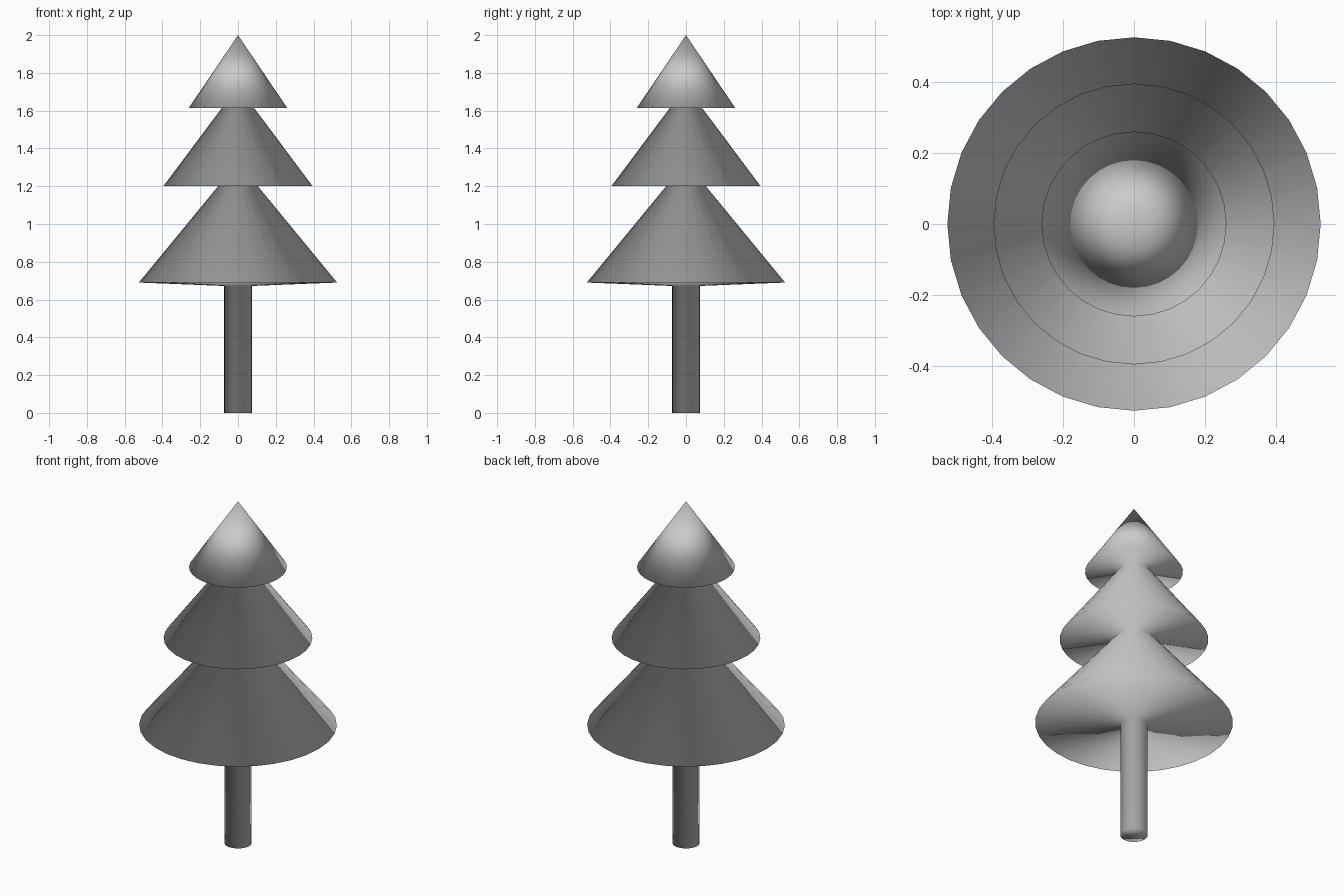
import bpy
import bmesh
from math import cos, sin, tau

SIDES = 32

cube = bpy.data.objects.get("Cube")
if cube:
    bpy.data.objects.remove(cube, do_unlink=True)

# One plain grey for the whole tree
grey = bpy.data.materials.new("plain grey")
grey.use_nodes = True
colour = (0.6, 0.6, 0.6, 1)
grey.diffuse_color = colour
grey.node_tree.nodes["Principled BSDF"].inputs["Base Color"].default_value = colour

# Outline from trunk foot to the rim of the top tier: (radius, height)
outline = [
    (0.073, 0.0), (0.073, 0.672),     # trunk
    (0.525, 0.69), (0.105, 1.2),      # lower tier
    (0.395, 1.2), (0.085, 1.615),     # middle tier
    (0.26, 1.615),                    # top tier rim
]


def turned_tree(name, points, tip_height):
    """Revolve the outline into one closed skin with a pointed tip."""
    bm = bmesh.new()
    rings = [[bm.verts.new((r * cos(tau * i / SIDES), r * sin(tau * i / SIDES), z))
              for i in range(SIDES)] for r, z in points]
    tip = bm.verts.new((0, 0, tip_height))
    bm.faces.new(rings[0][::-1])
    for i in range(SIDES):
        j = (i + 1) % SIDES
        for low, high in zip(rings, rings[1:]):
            bm.faces.new((low[i], low[j], high[j], high[i]))
        bm.faces.new((rings[-1][i], rings[-1][j], tip))
    # The skin is softly shaded all over, rims included
    for face in bm.faces:
        face.smooth = True
    mesh = bpy.data.meshes.new(name)
    bm.to_mesh(mesh)
    bm.free()
    mesh.materials.append(grey)
    obj = bpy.data.objects.new(name, mesh)
    bpy.context.collection.objects.link(obj)
    return obj


turned_tree("tiered_tree", outline, 2.0)
